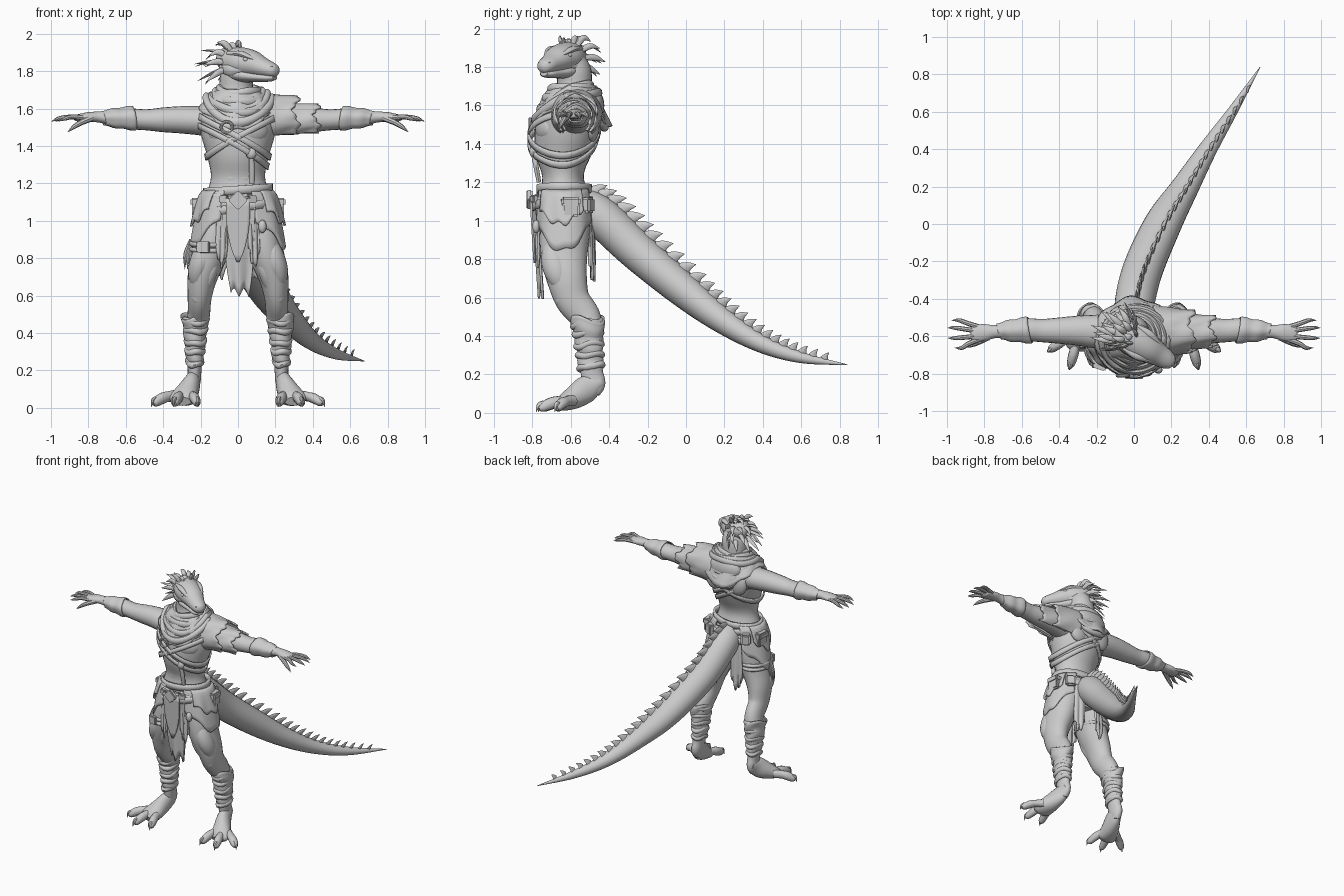
import bpy, bmesh, math, random
from math import sin, cos, pi, radians
from mathutils import Vector, Matrix

random.seed(4)
if "Cube" in bpy.data.objects:
    bpy.data.objects.remove(bpy.data.objects["Cube"])

grey = bpy.data.materials.new("clay grey")
grey.use_nodes = True
grey.diffuse_color = (.6, .6, .6, 1)
grey.node_tree.nodes["Principled BSDF"].inputs["Base Color"].default_value = (.6, .6, .6, 1)
parts = []


def finish(name, bm):
    bmesh.ops.recalc_face_normals(bm, faces=bm.faces)
    mesh = bpy.data.meshes.new(name)
    bm.to_mesh(mesh)
    bm.free()
    mesh.materials.append(grey)
    obj = bpy.data.objects.new(name, mesh)
    bpy.context.collection.objects.link(obj)
    parts.append(obj)
    return obj


def smooth_path(points, steps):
    """Catmull-Rom through points of any dimension."""
    p = [Vector(q) for q in points]
    p = [p[0] * 2 - p[1]] + p + [p[-1] * 2 - p[-2]]
    out = []
    for a, b, c, d in zip(p, p[1:], p[2:], p[3:]):
        for k in range(steps):
            t = k / steps
            out.append((b * 2 + (c - a) * t + (a * 2 - b * 5 + c * 4 - d) * t * t
                        + (b * 3 - a - c * 3 + d) * t ** 3) / 2)
    return out + [p[-2]]


def loft(name, points, side=(1, 0, 0), n=16, steps=5, mirror=1):
    """Skin elliptic rings (x, y, z, side radius, other radius) along a smooth path."""
    bm, rings = bmesh.new(), []
    path = smooth_path([(q[0] * mirror, *q[1:]) for q in points], steps)
    for i, q in enumerate(path):
        t = (path[min(i + 1, len(path) - 1)] - path[max(i - 1, 0)]).to_3d().normalized()
        s = Vector(side)
        s = (s - t * s.dot(t)).normalized()
        w = t.cross(s)
        rings.append([bm.verts.new(q.to_3d() + s * cos(a) * max(q[3], .001) + w * sin(a) * max(q[4], .001))
                      for a in (2 * pi * k / n for k in range(n))])
    for r, s in zip(rings, rings[1:]):
        for k in range(n):
            bm.faces.new((r[k], r[(k + 1) % n], s[(k + 1) % n], s[k]))
    bm.faces.new(rings[0])
    bm.faces.new(rings[-1])
    finish(name, bm)


def sheet(name, f, nu=32, nv=6, thick=.012):
    """Surface f(u, v) on the unit square, thickened when asked."""
    bm = bmesh.new()
    g = [[bm.verts.new(f(i / nu, j / nv)) for j in range(nv + 1)] for i in range(nu + 1)]
    for i in range(nu):
        for j in range(nv):
            bm.faces.new((g[i][j], g[i + 1][j], g[i + 1][j + 1], g[i][j + 1]))
    bmesh.ops.remove_doubles(bm, verts=bm.verts, dist=.0004)
    obj = finish(name, bm)
    if thick:
        mod = obj.modifiers.new("thickness", "SOLIDIFY")
        mod.thickness, mod.offset = thick, 0


def blob(name, centre, radii, turn=0):
    bm = bmesh.new()
    m = Matrix.Translation(centre) @ Matrix.Rotation(turn, 4, 'Z') @ Matrix.Diagonal((*radii, 1))
    bmesh.ops.create_uvsphere(bm, u_segments=20, v_segments=12, radius=1, matrix=m)
    finish(name, bm)


def block(name, centre, size, turn=0, axis='Z'):
    bm = bmesh.new()
    m = Matrix.Translation(centre) @ Matrix.Rotation(turn, 4, axis) @ Matrix.Diagonal((*size, 1))
    bmesh.ops.create_cube(bm, size=1, matrix=m)
    bmesh.ops.bevel(bm, geom=bm.edges[:], offset=min(size) * .2, segments=2, affect='EDGES')
    finish(name, bm)


def ring(name, centre, rx, ry, thick, sag=0, wave=0, phase=0):
    """Lying torus; sag lowers its front, wave adds folds."""
    def f(u, v):
        a, b = 2 * pi * u, 2 * pi * v
        r = 1 + thick / rx * cos(b)
        return Vector(centre) + Vector((sin(a) * rx * r, -cos(a) * ry * r,
                      thick * sin(b) * 1.3 - sag * max(cos(a), 0) + wave * sin(3 * a + phase)))
    sheet(name, f, 48, 10, 0)


# Torso, neck and muscles
torso_rings = [(0, -.62, .92, .13, .10), (0, -.63, 1.0, .18, .135), (0, -.635, 1.12, .175, .13),
               (0, -.64, 1.23, .145, .108), (0, -.64, 1.34, .163, .143), (0, -.625, 1.45, .195, .165),
               (0, -.605, 1.55, .205, .165), (0, -.595, 1.62, .165, .14), (0, -.59, 1.68, .10, .10)]
loft("torso", torso_rings, n=32)
loft("neck", [(0, -.59, 1.6, .11, .11), (-.01, -.58, 1.7, .092, .092), (-.005, -.585, 1.78, .088, .09),
              (.01, -.61, 1.85, .07, .07)], n=24)
torso_path = smooth_path(torso_rings, 8)


def on_torso(a, z, gap=.012):
    q = min(torso_path, key=lambda r: abs(r[2] - z))
    return Vector((sin(a) * (q[3] + gap), q[1] - cos(a) * (q[4] + gap), z))


for s in (1, -1):
    blob("pectoral", (s * .08, -.73, 1.48), (.09, .048, .07), s * .4)
    blob("shoulder_blade", (s * .09, -.49, 1.5), (.08, .04, .09))
    for row in range(3):
        blob("abdominal", (s * .035, -.728, 1.23 + row * .055), (.042, .018 + row * .007, .036), s * .2)

# Head, turned well towards the model's left
forward, across, up = Vector((.85, -.53, 0)), Vector((.53, .85, 0)), Vector((0, 0, 1))
skull = Vector((.005, -.62, 1.85))


def on_head(f, s, h):
    return skull + forward * f + across * s + up * h


def head_loft(name, rows, **kw):
    loft(name, [(*on_head(f, s, h), a, b) for f, s, h, a, b in rows], side=across, **kw)


head_loft("skull", [(-.12, 0, -.02, .02, .03), (-.08, 0, 0, .07, .075), (0, 0, .0, .092, .08),
                    (.08, 0, -.01, .082, .072), (.15, 0, -.03, .062, .053), (.205, 0, -.044, .05, .041),
                    (.233, 0, -.05, .034, .03), (.245, 0, -.052, .012, .012)], n=24)
head_loft("lower_jaw", [(-.05, 0, -.06, .06, .035), (.03, 0, -.07, .08, .04), (.12, 0, -.081, .058, .027),
                        (.19, 0, -.085, .045, .021), (.226, 0, -.083, .022, .014)], n=20)
for s in (1, -1):
    head_loft("brow_ridge", [(-.03, s * .07, .045, .01, .01), (.05, s * .068, .043, .02, .016),
                             (.11, s * .054, .02, .014, .012), (.16, s * .035, .002, .003, .003)], n=10)
    head_loft("cheek", [(-.08, s * .06, -.03, .01, .02), (-.01, s * .072, -.04, .022, .035),
                        (.07, s * .058, -.04, .01, .012)], n=10)
    blob("eye", on_head(.085, s * .067, .012), (.016, .016, .012))
    blob("nostril", on_head(.222, s * .028, -.026), (.009, .009, .006))

# Flat quills swept back and drooping behind the skull
for tilt, count, length in ((75, 3, .07), (52, 5, .12), (25, 6, .15), (0, 6, .16), (-25, 5, .15)):
    for k in range(count):
        yaw = radians(-62 + 124 * k / (count - 1) + random.uniform(-8, 8))
        e = radians(tilt)
        out = -forward * cos(e) * cos(yaw) + across * (.2 + .6 * cos(e)) * sin(yaw) + up * sin(e)
        base = skull + Vector((out.x * .075, out.y * .075, out.z * .065))
        reach = length * random.uniform(.75, 1.2)
        mid = base + out * reach * .5 - forward * .012
        tip = base + out * reach * .82 - forward * .04 - up * random.uniform(.01, .06)
        loft("quill", [(*base, .016, .012), (*mid, .016, .008), (*tip, .001, .001)],
             side=across if abs(yaw) < .8 else up, n=8, steps=4)

# Arms, hands and bracers
for s in (1, -1):
    loft("arm", [(.10, -.58, 1.53, .09, .09), (.2, -.575, 1.535, .09, .078), (.3, -.57, 1.54, .08, .073),
                 (.4, -.57, 1.54, .07, .066), (.49, -.57, 1.54, .062, .056), (.57, -.565, 1.545, .06, .055),
                 (.66, -.57, 1.55, .048, .044), (.74, -.575, 1.555, .035, .03), (.8, -.58, 1.555, .045, .026),
                 (.86, -.585, 1.55, .042, .018), (.875, -.585, 1.55, .02, .01)],
         side=(0, 1, 0), n=20, mirror=s)
    for root, tip in ((-.55, -.515), (-.575, -.555), (-.598, -.61), (-.618, -.662)):
        end = 1 - 6 * (tip + .58) ** 2
        mid = (root + tip) / 2
        loft("finger", [(.83, root, 1.552, .014, .014), (.885, mid, 1.556, .013, .013),
                        (end - .04, tip, 1.548, .011, .011), (end, tip, 1.532, .001, .001)],
             side=(0, 1, 0), n=8, mirror=s)
    loft("thumb", [(.78, -.605, 1.55, .018, .018), (.84, -.635, 1.525, .015, .015),
                   (.88, -.65, 1.5, .011, .011), (.91, -.66, 1.475, .001, .001)],
         side=(0, 1, 0), n=8, mirror=s)

    def bracer(u, v):
        a = 2 * pi * u
        r = .066 - .027 * v ** 1.5 + .003 * sin(12 * v) + .002 * sin(5 * a)
        return (s * (.555 + .165 * v + .014 * sin(a + 1)), -.567 - .008 * v + r * cos(a), 1.547 + .92 * r * sin(a))
    sheet("bracer", bracer, 32, 14, .008)

# Legs, feet, toes and shin wraps
for s in (1, -1):
    loft("leg", [(.09, -.62, 1.06, .09, .12), (.12, -.63, .95, .105, .13), (.152, -.635, .82, .095, .122),
                 (.19, -.62, .7, .08, .105), (.205, -.59, .59, .064, .09), (.21, -.525, .5, .06, .08),
                 (.228, -.5, .4, .06, .068), (.232, -.495, .3, .046, .058), (.232, -.49, .21, .037, .058),
                 (.235, -.48, .15, .036, .06), (.24, -.49, .1, .03, .04)], n=24, mirror=s)
    loft("thigh_muscle", [(.15, -.68, .97, .02, .02), (.185, -.69, .82, .058, .064), (.218, -.665, .71, .05, .06),
                          (.212, -.63, .6, .012, .012)], n=16, mirror=s)
    loft("inner_thigh_muscle", [(.1, -.68, .88, .02, .02), (.135, -.69, .76, .036, .045),
                                (.165, -.665, .66, .03, .035), (.185, -.64, .6, .01, .01)], n=14, mirror=s)
    loft("foot", [(.235, -.445, .165, .03, .035), (.245, -.51, .13, .044, .068), (.27, -.575, .085, .06, .062),
                  (.295, -.64, .05, .072, .042), (.3, -.67, .035, .05, .025)], n=20, mirror=s)
    for x, y in ((.215, -.765), (.345, -.775), (.46, -.68)):
        bx, by = .255 + (x - .215) * .3, -.59
        at = lambda k, z, r: (bx + (x - bx) * k, by + (y - by) * k, z, r, r * 1.15)
        loft("toe", [at(0, .065, .028), at(.35, .06, .025), at(.6, .05, .027), at(.85, .03, .022),
                     at(.95, .022, .012)], side=(1, -.6, 0), n=12, mirror=s)
        loft("toe_claw", [at(.82, .05, .013), at(.95, .04, .011), at(1.03, .004, .001)],
             side=(1, -.6, 0), n=8, mirror=s)
    blob("kneecap", (s * .207, -.65, .6), (.045, .036, .055))
    for k in range(5):
        z = .25 + .056 * k
        ring("shin_wrap", (s * (.232 - .002 * k), -.495 - .005 * k, z), .038 + .0055 * k, .056 + .004 * k,
             .014, .02 - .01 * (k % 2), .005, k)

    def gaiter(u, v):
        a = 2 * pi * u
        r = .004 * sin(16 * v + 2 * sin(a)) + .018 * v * v
        z = .24 + .25 * v + .02 * v * sin(a * 2)
        return (s * .23 + sin(a) * (.043 + .01 * v + r), -.495 - .018 * v - cos(a) * (.06 + .008 * v + r), z)
    sheet("shin_gaiter", gaiter, 32, 16, .008)

# Curved tail with a crest of backward hooks
tail_rings = [(0, -.58, 1.09, .08, .09), (0, -.45, 1.025, .105, .105), (.045, -.25, .84, .108, .102),
              (.155, 0, .63, .10, .09), (.275, .2, .475, .074, .068), (.395, .4, .357, .05, .047),
              (.525, .6, .288, .028, .029), (.675, .84, .25, .002, .002)]
loft("tail", tail_rings, n=24, steps=8)
tail_path = smooth_path(tail_rings, 4)
for q, r in list(zip(tail_path, tail_path[1:]))[2:-1]:
    t = (r - q).to_3d().normalized()
    out = (up - t * t.z).normalized()
    size = .026 + q[4] * .34
    foot = q.to_3d() + out * q[4] * .88 + Vector((.008, 0, 0))
    loft("tail_spine", [(*foot, size * .22, size * .7), (*(foot + out * size * .6 + t * size * .3), size * .15, size * .38),
                        (*(foot + out * size * 1.15 + t * size * .8), .001, .001)], n=8, steps=3)

# Scarf, hood and shoulder cape
def cape(u, v):
    a = 2 * pi * u
    fold = .009 * sin(7 * a + 4 * v) * v
    drop = .085 + .12 * cos(a) ** 2 + .015 * abs(sin(4 * a))
    return (sin(a) * (.105 + .10 * v + fold), -.598 - cos(a) * (.10 + .102 * v + fold), 1.70 - drop * v ** 1.3)


sheet("shoulder_cape", cape, 64, 12)
for k in range(4):
    ring("scarf_fold", (.005, -.6 - .007 * k, 1.7 - .014 * k), .103 + .024 * k, .104 + .021 * k, .02,
         .02 + .035 * k, .007, k * 1.7)
blob("hood_bundle", (0, -.48, 1.6), (.13, .055, .085))
for k in range(3):
    loft("hood_fold", [(-.15, -.52, 1.63, .012, .012), (-.07, -.455 + .01 * k, 1.58 - .04 * k, .022, .02),
                       (.07, -.455 + .01 * k, 1.58 - .04 * k, .022, .02), (.15, -.52, 1.63, .012, .012)],
         side=(0, 1, 0), n=10)

# Left shoulder guard: loose sleeve under a draped pad
for x0, x1, r0, r1, rise in ((.2, .42, .098, .08, -.004), (.1, .31, .132, .108, .012)):
    def guard(u, v):
        a = radians(-50 + 280 * u)
        r = r0 + (r1 - r0) * v + .005 * sin(5 * a + 6 * v) * v
        x = x0 + (x1 - x0 + .018 * sin(4 * a) + .008 * sin(13 * a)) * v
        return (x, -.573 + r * cos(a), 1.54 + rise + r * sin(a))
    sheet("shoulder_guard", guard, 48, 10)

# Crossed chest straps with ring and hanging tool
for tilt, middle in ((1, 1.45), (-1, 1.45), (-1, 1.40)):
    def strap(u, v):
        a = 2 * pi * u
        p = on_torso(a, middle + tilt * .11 * sin(a) + .035 * (v - .5), .01)
        p.y -= .02 * max(cos(a), 0)
        return p
    sheet("chest_strap", strap, 64, 2, .01)
loft("strap_ring", [(-.06 + .03 * cos(a), -.812, 1.5 + .03 * sin(a), .008, .008)
                    for a in (2 * pi * k / 12 for k in range(13))], side=(0, 1, 0), n=8, steps=2)
blob("tool_knob", (.07, -.795, 1.36), (.028, .02, .03))
loft("tool_handle", [(.07, -.795, 1.35, .012, .012), (.075, -.78, 1.28, .016, .014),
                     (.075, -.765, 1.2, .014, .012)], n=10)

# Hip cloth: panels hung around the waist, lowest in their middle
def panel(name, start, end, top, bottom, flare, point, gap=0.0):
    phase = random.uniform(0, 6)

    def f(u, v):
        a = radians(start + (end - start) * u)
        low = bottom + point * abs(2 * u - 1) ** 1.5 + .015 * sin(u * 19 + phase)
        fold = .005 * sin(u * 14 + phase) * v
        rx, ry = .172 + gap + flare * v ** .6 + fold, .135 + gap + flare * .3 * v ** .6 + fold
        return (sin(a) * rx, -.632 - cos(a) * ry, top + (low - top) * v)
    sheet(name, f, 28, 8)


for s in (1, -1):
    panel("side_skirt", s * 22, s * 150, 1.17, .84, .082, .17)
    panel("side_skirt_layer", s * 40, s * 125, 1.16, .98, .06, .08, .014)
    panel("front_strip", s * 16, s * 34, 1.14, .76, .03, .1, .006)
    panel("back_strip", s * 146, s * 168, 1.12, .69, .05, .1, .01)


def loincloth(u, v):
    half = .095 * (1 - .35 * v - .5 * max(v - .75, 0))
    ragged = .05 * abs(sin(6 * u + .5)) * v
    return (half * (2 * u - 1) + .012 * v, -.79 + .035 * v + .01 * cos(7 * u), 1.13 - .54 * v + ragged)


sheet("loincloth", loincloth, 24, 10)
sheet("loincloth_overlay", lambda u, v: ((u - .5) * .13 * (1 - v ** 3 * .9), -.808 + .02 * v, 1.12 - .34 * v), 8, 8)

# Belts, buckle, pouches and thigh strap
for z, slant, gap in ((1.165, .012, .006), (1.11, -.02, .018), (1.07, .03, .026)):
    sheet("belt", lambda u, v: (sin(2 * pi * u) * (.172 + gap), -.634 - cos(2 * pi * u) * (.13 + gap),
                                z + .045 * (v - .5) + slant * sin(2 * pi * u)), 48, 2, .016)
block("belt_buckle", (0, -.815, 1.11), (.075, .03, .075), pi / 4, 'Y')
for s in (1, -1):
    block("front_boss", (s * .075, -.79, 1.115), (.05, .03, .04), s * .4)
    block("hip_pouch", (s * .218, -.6, 1.07), (.05, .09, .10), s * .1)
    block("pouch_flap", (s * .222, -.6, 1.1), (.056, .098, .045), s * .1)
    block("rear_pouch", (s * .15, -.51, 1.08), (.07, .05, .08), s * -.5)
blob("hanging_charm", (.13, -.78, .97), (.022, .02, .035))
for k in range(2):
    ring("thigh_strap", (-.15, -.637, .85 + .03 * k), .102, .125, .01, .01)
block("thigh_buckle", (-.185, -.765, .86), (.07, .025, .06), -.3)
for x in (-.275, -.26, -.245):
    loft("strap_tassel", [(x + .02, -.65, .9, .006, .01), (x - .005, -.655, .82, .012, .012),
                          (x - .01, -.66, .74, .001, .001)], n=8)

# Smooth shading that keeps hard edges
for obj in parts:
    obj.select_set(True)
bpy.context.view_layer.objects.active = parts[0]
bpy.ops.object.shade_smooth_by_angle(angle=radians(40))
